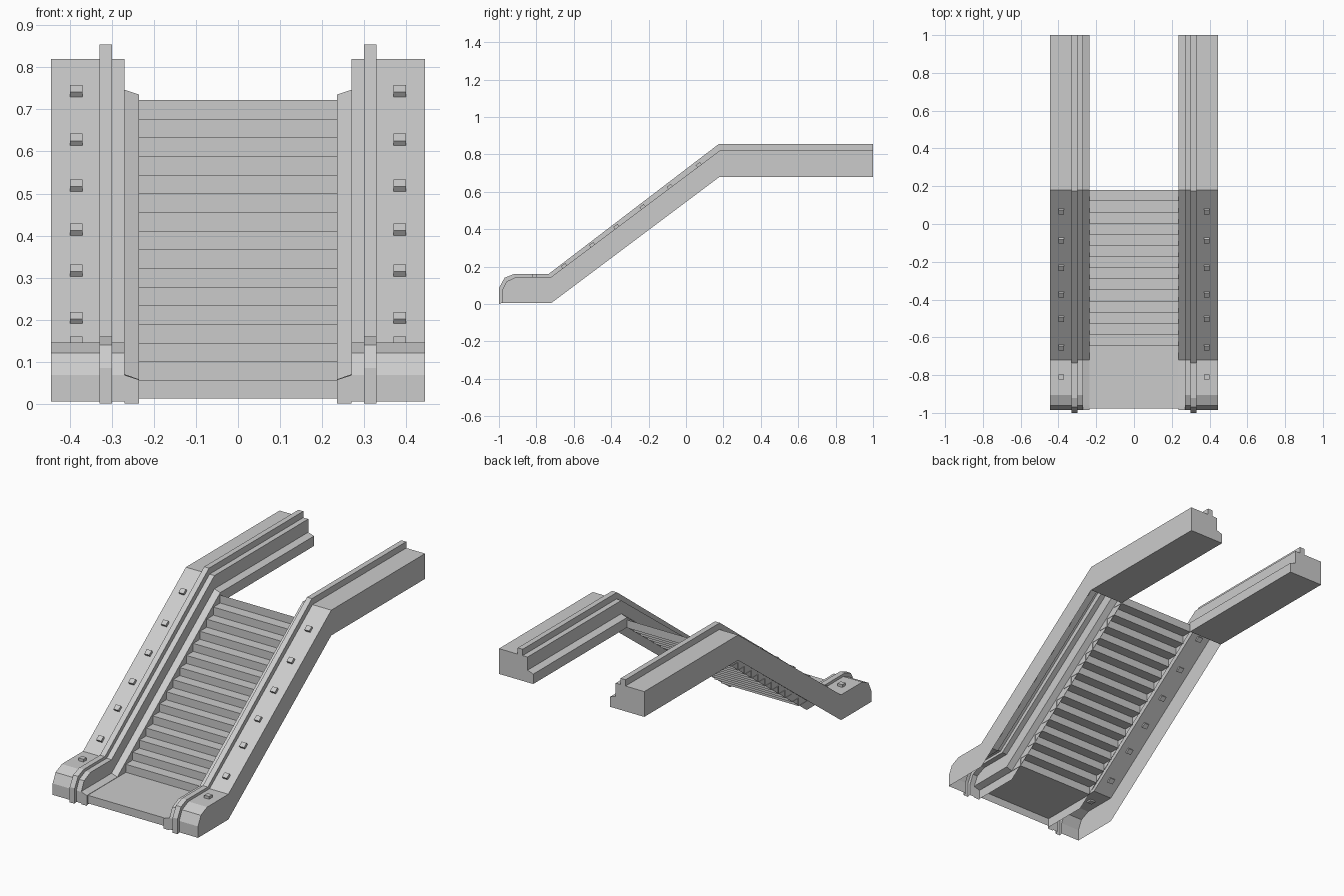
import bpy, bmesh, math
from mathutils import Matrix

if "Cube" in bpy.data.objects:
    bpy.data.objects.remove(bpy.data.objects["Cube"])

grey = bpy.data.materials.new("light_grey")
grey.diffuse_color = (0.6, 0.6, 0.6, 1)
grey.use_nodes = True
grey.node_tree.nodes["Principled BSDF"].inputs["Base Color"].default_value = grey.diffuse_color


def finish(name, bm, mirror=False):
    bmesh.ops.remove_doubles(bm, verts=bm.verts, dist=0.0005)
    bmesh.ops.recalc_face_normals(bm, faces=bm.faces)
    me = bpy.data.meshes.new(name)
    bm.to_mesh(me)
    bm.free()
    me.materials.append(grey)
    ob = bpy.data.objects.new(name, me)
    bpy.context.collection.objects.link(ob)
    if mirror:
        ob.modifiers.new("mirror", 'MIRROR').use_mirror_merge = False
    return ob


# Side profiles (y, z): front curve, lower landing, incline, upper landing
base = [(-.985, .005), (-.985, .005), (-.96, .005), (-.905, .005),
        (-.72, .005), (.18, .68), (1, .68)]
deck = [(-.985, .005), (-.985, .068), (-.96, .12), (-.905, .145),
        (-.72, .145), (.18, .82), (1, .82)]
rail = [(-1, 0), (-1, .085), (-.97, .14), (-.92, .16),
        (-.735, .16), (.175, .855), (1, .855)]
skirt_hi = [(-.985, 0), (-.985, .068), (-.96, .07), (-.905, .07),
            (-.72, .07), (.18, .747), (1, .747)]
skirt_lo = [(-.985, 0), (-.985, .057), (-.96, .058), (-.905, .058),
            (-.72, .058), (.18, .735), (1, .735)]

# Balustrade: cross-section columns from outer wall over the handrail to the skirt
columns = [(.445, base), (.445, deck), (.33, deck), (.33, rail), (.30, rail),
           (.30, deck), (.27, deck), (.27, skirt_hi), (.235, skirt_lo), (.235, base)]
bm = bmesh.new()
grid = [[bm.verts.new((x, y, z)) for y, z in path] for x, path in columns]
for a, b in zip(grid, grid[1:]):
    for i in range(len(a) - 1):
        bm.faces.new((a[i], a[i + 1], b[i + 1], b[i]))
bm.faces.new([col[-1] for col in grid])                                  # end cap
bm.faces.new((grid[0][-2], grid[0][-1], grid[-1][-1], grid[-1][-2]))     # upper underside
finish("balustrade", bm, mirror=True)

# Steps: landing plate and a sheet of risers and treads
steps, y0, z0 = 15, -.645, .056
rise, run = (.722 - z0) / steps, (.18 - y0) / (steps - 1)
line = [(-.978, .012), (-.978, z0)]
for k in range(steps):
    line += [(y0 + k * run, z0 + k * rise), (y0 + k * run, z0 + (k + 1) * rise)]
bm = bmesh.new()
rows = [[bm.verts.new((x, y, z)) for x in (-.237, .237)] for y, z in line]
for a, b in zip(rows, rows[1:]):
    bm.faces.new((a[0], a[1], b[1], b[0]))
finish("steps", bm)

# Small studs along the outer decks, tilted with the incline
bm = bmesh.new()
slope = math.atan2(.82 - .145, .18 + .72)
for y in (-.81, -.65, -.50, -.37, -.23, -.085, .07):
    flat = y < -.72
    z = .145 if flat else .145 + (y + .72) * .75
    bmesh.ops.create_cube(bm, size=1, matrix=Matrix.Translation((.385, y, z + .003))
                          @ Matrix.Rotation(0 if flat else slope, 4, 'X')
                          @ Matrix.Diagonal((.03, .028, .024, 1)))
finish("deck_studs", bm, mirror=True)
